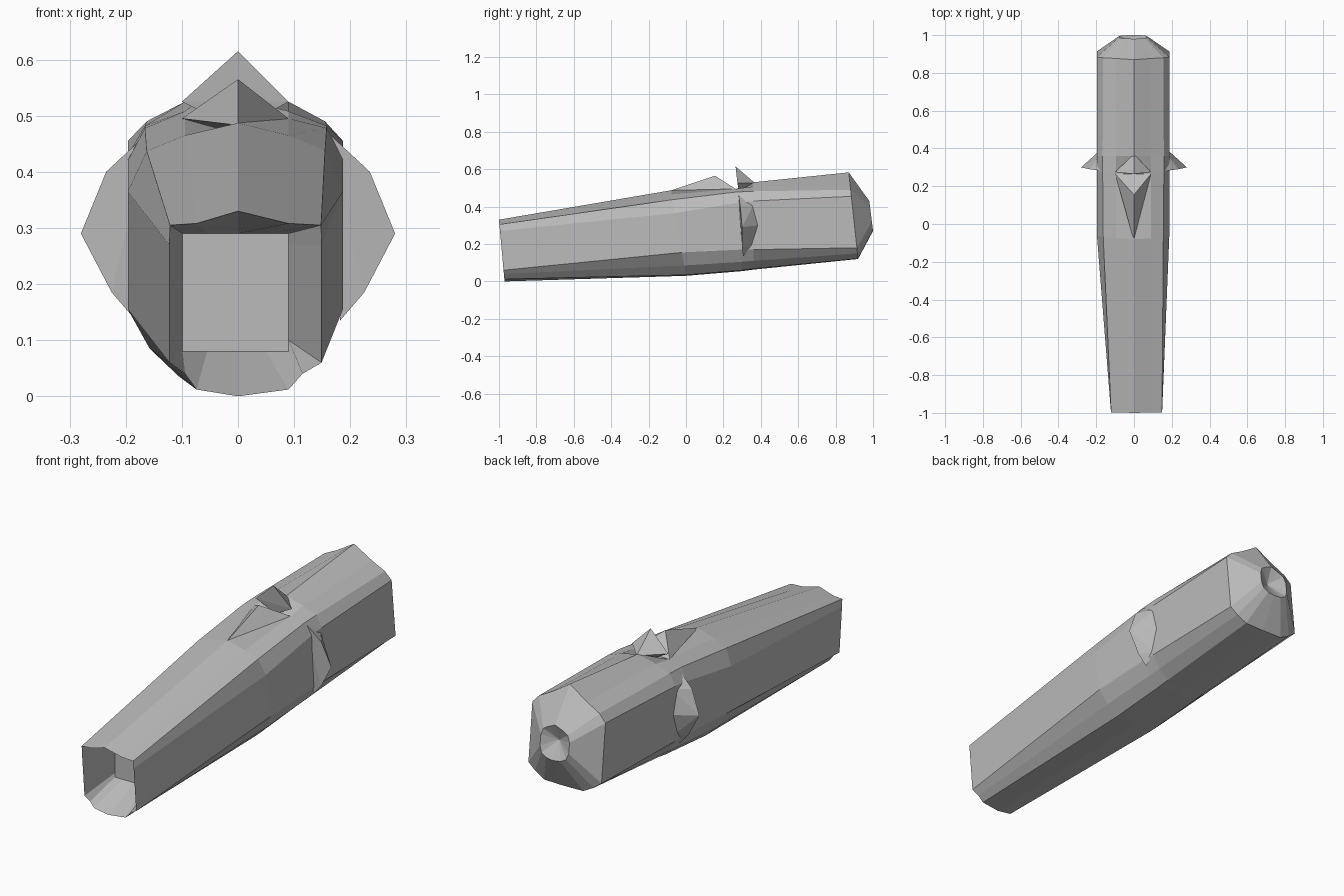
import bpy, bmesh

cube = bpy.data.objects.get("Cube")
if cube:
    bpy.data.objects.remove(cube, do_unlink=True)

grey = bpy.data.materials.new("plain grey")
grey.use_nodes = True
GREY = (0.5, 0.5, 0.5, 1)
grey.diffuse_color = GREY
grey.node_tree.nodes["Principled BSDF"].inputs["Base Color"].default_value = GREY


def finish(name, bm):
    bmesh.ops.recalc_face_normals(bm, faces=bm.faces)
    mesh = bpy.data.meshes.new(name)
    bm.to_mesh(mesh)
    bm.free()
    mesh.materials.append(grey)
    obj = bpy.data.objects.new(name, mesh)
    bpy.context.collection.objects.link(obj)
    return obj


def ring(bm, y_top, y_bottom, half, left=1.05):
    """Closed section from a half profile running top to bottom."""
    z_top, z_bottom = half[0][1], half[-1][1]
    pts = half + [(-x * left, z) for x, z in half[-2:0:-1]]
    verts = []
    for x, z in pts:
        t = (z_top - z) / (z_top - z_bottom)
        verts.append(bm.verts.new((x, y_top + (y_bottom - y_top) * t, z)))
    return verts


def hull(name, points):
    bm = bmesh.new()
    for p in points:
        bm.verts.new(p)
    bmesh.ops.convex_hull(bm, input=bm.verts)
    return finish(name, bm)


# Body: recess floor, front rim, middle, collar, shoulder, rear, end ring
sections = [
    (-.78, -.78, [(0, .29), (.05, .29), (.09, .29), (.09, .27),
                  (.09, .1), (.09, .08), (.05, .08), (0, .08)], 1.1),
    (-1, -.97, [(0, .33), (.09, .308), (.148, .305), (.149, .27),
                (.149, .06), (.115, .04), (.09, .012), (0, 0)], .82),
    (-.08, 0, [(0, .487), (.09, .465), (.155, .437), (.187, .365),
               (.187, .155), (.15, .085), (.1, .035), (0, .03)], 1.05),
    (.27, .3, [(0, .477), (.09, .495), (.158, .478), (.187, .42),
               (.187, .17), (.15, .105), (.1, .06), (0, .055)], 1.05),
    (.36, .36, [(0, .53), (.09, .508), (.158, .482), (.187, .43),
                (.187, .17), (.15, .11), (.1, .068), (0, .063)], 1.05),
    (.87, .92, [(0, .583), (.09, .525), (.155, .49), (.187, .455),
                (.187, .18), (.15, .15), (.1, .122), (0, .12)], 1.05),
    (.98, 1, [(0, .43), (.035, .415), (.06, .4), (.07, .37),
              (.07, .32), (.06, .29), (.035, .275), (0, .27)], 1.15),
]
bm = bmesh.new()
rings = [ring(bm, *s) for s in sections]
for a, b in zip(rings, rings[1:]):
    for i in range(len(a)):
        j = (i + 1) % len(a)
        bm.faces.new((a[i], a[j], b[j], b[i]))
bm.faces.new(rings[0])
# Dented rear end
dent = bm.verts.new((0, .95, .35))
last = rings[-1]
for i in range(len(last)):
    bm.faces.new((last[i], last[(i + 1) % len(last)], dent))
finish("body", bm)

# Pointed ridge ahead of the collar
hull("front_ridge", [(0, .155, .565), (0, -.09, .483), (.09, .265, .495),
                     (-.1, .265, .495), (0, .27, .46)])

# Raised crest behind the collar
hull("top_crest", [(0, .265, .615), (.09, .275, .525), (-.1, .275, .525),
                   (0, .285, .475), (0, .37, .525)])

# Side spikes
for name, side in (("left_spike", 1), ("right_spike", -1)):
    shape = [(.16, .28, .47), (.235, .29, .4), (.28, .3, .29),
             (.225, .3, .185), (.182, .305, .135),
             (.18, .39, .3), (.18, .36, .41), (.18, .355, .19)]
    hull(name, [(side * x, y, z) for x, y, z in shape])
